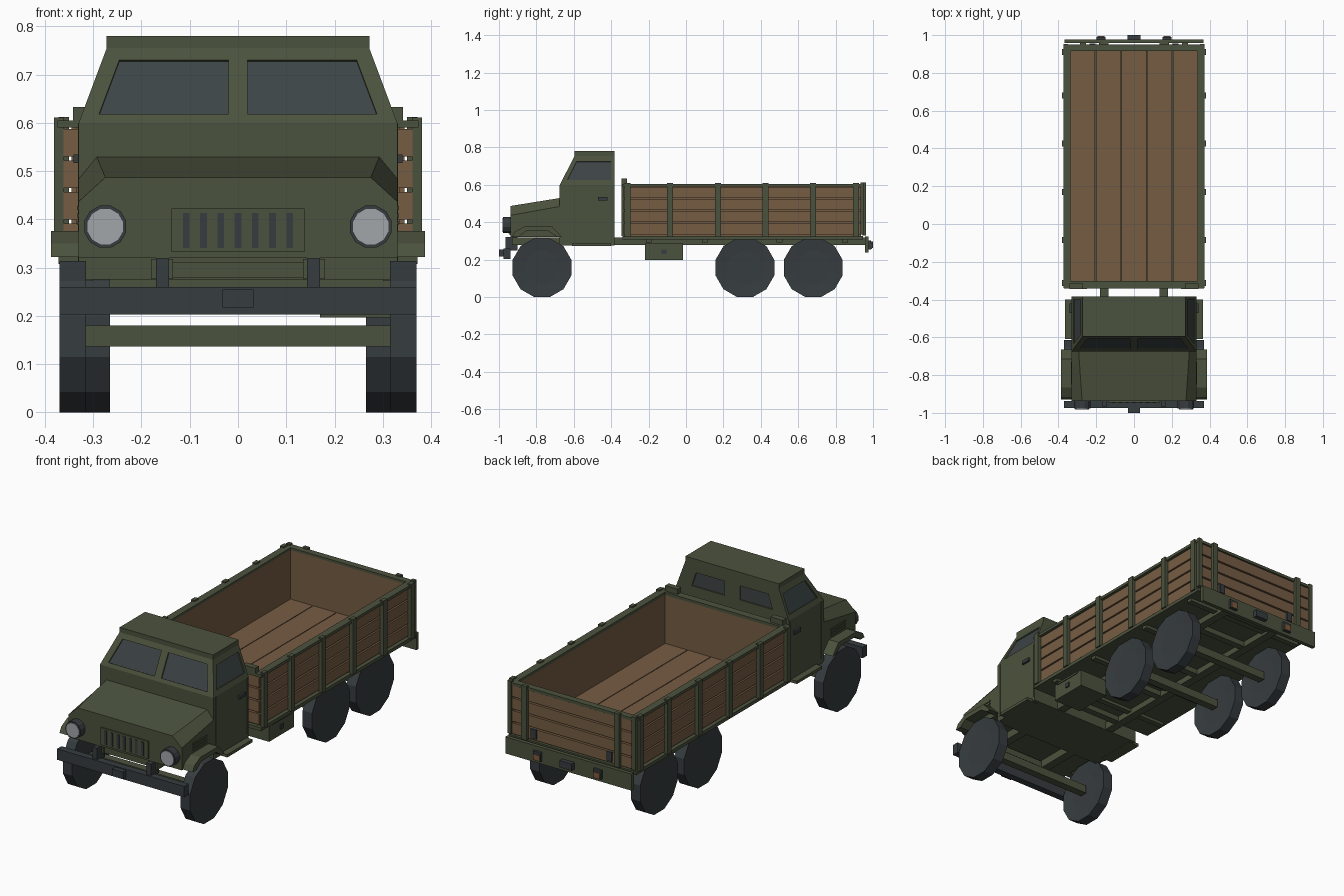
import bpy, bmesh, math
from mathutils import Vector, Matrix

if "Cube" in bpy.data.objects:
    bpy.data.objects.remove(bpy.data.objects["Cube"])


def mat(name, r, g, b):
    m = bpy.data.materials.new(name)
    m.diffuse_color = (r, g, b, 1)
    m.use_nodes = True
    m.node_tree.nodes["Principled BSDF"].inputs["Base Color"].default_value = m.diffuse_color
    return m


GREEN = mat("olive_green", .071, .084, .047)
WOOD = mat("brown_wood", .18, .108, .056)
DARK = mat("dark_rubber", .037, .045, .049)
GLASS = mat("window_glass", .046, .058, .060)
LENS = mat("lamp_lens", .36, .38, .40)
AMBER = mat("tail_lamp", .21, .10, .045)


def finish(bm, name, m):
    bmesh.ops.recalc_face_normals(bm, faces=bm.faces)
    me = bpy.data.meshes.new(name)
    bm.to_mesh(me)
    bm.free()
    ob = bpy.data.objects.new(name, me)
    bpy.context.collection.objects.link(ob)
    me.materials.append(m)
    return ob


def loft(name, rings, m):
    """Skin a list of equal closed rings and cap both ends."""
    bm = bmesh.new()
    vs = [[bm.verts.new(p) for p in r] for r in rings]
    n = len(rings[0])
    for a, b in zip(vs, vs[1:]):
        for i in range(n):
            bm.faces.new((a[i], a[(i + 1) % n], b[(i + 1) % n], b[i]))
    bm.faces.new(vs[0])
    bm.faces.new(vs[-1])
    return finish(bm, name, m)


def box(name, x0, x1, y0, y1, z0, z1, m):
    ring = lambda z: [(x0, y0, z), (x1, y0, z), (x1, y1, z), (x0, y1, z)]
    return loft(name, [ring(z0), ring(z1)], m)


def pair(name, x0, x1, *rest):
    box(name + "_right", x0, x1, *rest)
    box(name + "_left", -x1, -x0, *rest)


def disc(name, r, depth, loc, axis, m, inset=0):
    """Twelve-sided disc with flats at top and bottom."""
    bm = bmesh.new()
    bmesh.ops.create_cone(bm, cap_ends=True, segments=12, radius1=r, radius2=r, depth=depth)
    if inset:
        caps = [f for f in bm.faces if len(f.verts) == 12]
        bmesh.ops.inset_individual(bm, faces=caps, thickness=inset, depth=-.006)
    turn = Matrix.Rotation(math.pi / 2, 4, 'Y' if axis == 'X' else 'X')
    bm.transform(Matrix.Translation(loc) @ turn @ Matrix.Rotation(math.pi / 12, 4, 'Z'))
    return finish(bm, name, m)


# wheels and axles
for label, y, xc in (("front", -.77, .3425), ("middle", .315, .2925), ("rear", .68, .2925)):
    for s in (-1, 1):
        disc(label + "_wheel", .1625, .055, (s * xc, y, .157), 'X', DARK, .07)
    box(label + "_axle", -xc + .027, xc - .027, y - .02, y + .02, .137, .18, GREEN)

# chassis
pair("frame_rail", .135, .18, -.93, .96, .277, .318, GREEN)
for y in (-.90, -.3, .03, .315, .5, .68, .9):
    box("cross_member", -.14, .14, y - .018, y + .018, .28, .312, GREEN)
for y in (-.2, .1, .5, .85):
    box("bed_bearer", -.35, .35, y - .015, y + .015, .292, .315, GREEN)
box("fuel_tank", .17, .335, -.22, -.015, .197, .285, GREEN)
box("tank_strip", .335, .339, -.195, -.04, .277, .287, GREEN)
box("tank_cap", .335, .341, -.13, -.105, .23, .253, DARK)

# front bumper
box("front_bumper", -.37, .37, -.975, -.938, .203, .26, DARK)
box("front_plate", -.032, .032, -1, -.975, .217, .255, DARK)
pair("bumper_bracket", .143, .17, -.965, -.90, .25, .32, DARK)

# hood and nose
nose = lambda y, zs, xt, zt: [(-.33, y, .32), (.33, y, .32), (.33, y, zs), (xt, y, zt),
                              (-xt, y, zt), (-.33, y, zs)]
loft("hood", [nose(-.938, .437, .275, .487), nose(-.67, .485, .293, .53)], GREEN)
box("grille_panel", -.138, .138, -.945, -.935, .332, .423, GREEN)
for i in range(-3, 4):
    box("grille_slot", i * .0358 - .007, i * .0358 + .007, -.948, -.943, .341, .413, DARK)
for s in (-1, 1):
    disc("headlight_rim", .045, .042, (s * .275, -.957, .385), 'Y', DARK)
    disc("headlight_lens", .038, .008, (s * .275, -.977, .385), 'Y', LENS)
    # arched fender
    arch = [(-.93, .322), (-.915, .35), (-.865, .376), (-.715, .376), (-.665, .322),
            (-.69, .322), (-.735, .352), (-.855, .352), (-.895, .322)]
    loft("fender", [[(s * x, y, z) for y, z in arch] for x in (.31, .387)], GREEN)
    # hood side louvres
    for i in range(3):
        x0, x1 = sorted((s * .33, s * .334))
        box("hood_louvre", x0, x1, -.85, -.73, .388 + i * .016, .396 + i * .016, GREEN)

# cab
ring = lambda x, y, z: [(-x, y, z), (x, y, z), (x, -.383, z), (-x, -.383, z)]
cab = loft("cab", [ring(.33, -.675, .275), ring(.33, -.675, .60),
                   ring(.272, -.595, .755), ring(.272, -.595, .78)], GREEN)
fy = lambda z: -.675 + (z - .60) * .08 / .155      # windshield plane
fx = lambda z: .33 - (z - .60) * .058 / .155       # side window plane
n_front = Vector((0, -.155, .08)).normalized()
windows = []
for s in (-1, 1):
    windows.append(([(s * x, fy(z), z) for x, z in
                     ((.02, .618), (.288, .618), (.246, .73), (.02, .73))], n_front))
    windows.append(([(s * fx(z), y, z) for y, z in
                     ((-.635, .625), (-.40, .625), (-.40, .725), (-.585, .725))],
                    Vector((s * .155, 0, .058)).normalized()))
    windows.append(([(s * x, -.383, z) for x, z in
                     ((.045, .635), (.235, .635), (.21, .71), (.045, .71))], Vector((0, 1, 0))))
for pts, n in windows:
    shift = lambda d: [Vector(p) + n * d for p in pts]
    cutter = loft("window_cutter", [shift(.01), shift(-.010)], GREEN)
    cutter.hide_render = True
    cutter.hide_set(True)
    mod = cab.modifiers.new("window_opening", 'BOOLEAN')
    mod.object = cutter
    mod.solver = 'EXACT'
    loft("window_glass", [shift(-.012), shift(-.007)], GLASS)
pair("door_handle", .33, .341, -.47, -.42, .517, .535, DARK)
pair("running_board", .30, .365, -.61, -.40, .272, .287, GREEN)
for y in (-.655, -.392):
    pair("door_edge", .33, .332, y - .003, y + .003, .30, .60, GREEN)

# cargo bed floor
box("bed_base", -.372, .372, -.34, .945, .308, .326, GREEN)
w = .68 / 5
for i in range(5):
    box("floor_plank", -.34 + i * w + .002, -.34 + (i + 1) * w - .002, -.32, .93, .326, .335, WOOD)

# bed walls: smooth inner panel with four outer boards
pair("side_panel", .335, .345, -.325, .935, .326, .592, WOOD)
box("head_panel", -.34, .34, -.318, -.305, .326, .592, WOOD)
box("tail_panel", -.34, .34, .915, .928, .326, .592, WOOD)
for i in range(4):
    z0 = .335 + i * .065
    z1 = z0 + .057
    pair("side_board", .345, .362, -.33, .94, z0, z1, WOOD)
    box("head_board", -.355, .355, -.333, -.318, z0, z1, WOOD)
    box("tail_board", -.362, .362, .928, .945, z0, z1, WOOD)

# green top rails and posts
pair("side_top_rail", .335, .374, -.34, .948, .59, .605, GREEN)
box("head_top_rail", -.37, .37, -.342, -.302, .59, .605, GREEN)
box("tail_top_rail", -.37, .37, .915, .95, .59, .605, GREEN)
pair("head_rail_end", .27, .342, -.345, -.315, .60, .633, GREEN)
for y in (-.312, -.085, .17, .425, .68, .91):
    pair("side_post", .36, .381, y - .016, y + .016, .322, .611, GREEN)
pair("rear_corner_post", .35, .372, .932, .952, .335, .612, GREEN)
pair("tail_post", .255, .285, .943, .962, .33, .612, GREEN)
pair("head_post", .25, .28, -.345, -.33, .326, .60, GREEN)
pair("tail_latch", .205, .235, .943, .955, .345, .395, DARK)

# rear bumper and lamps
box("rear_bumper", -.367, .367, .957, .977, .238, .325, GREEN)
pair("bumper_link", .15, .185, .94, .96, .28, .315, GREEN)
pair("tail_lamp_box", .152, .198, .977, .990, .255, .302, DARK)
pair("tail_lamp_lens", .157, .193, .990, .994, .258, .288, AMBER)
box("rear_plate", -.035, .035, .977, 1.0, .262, .298, DARK)
